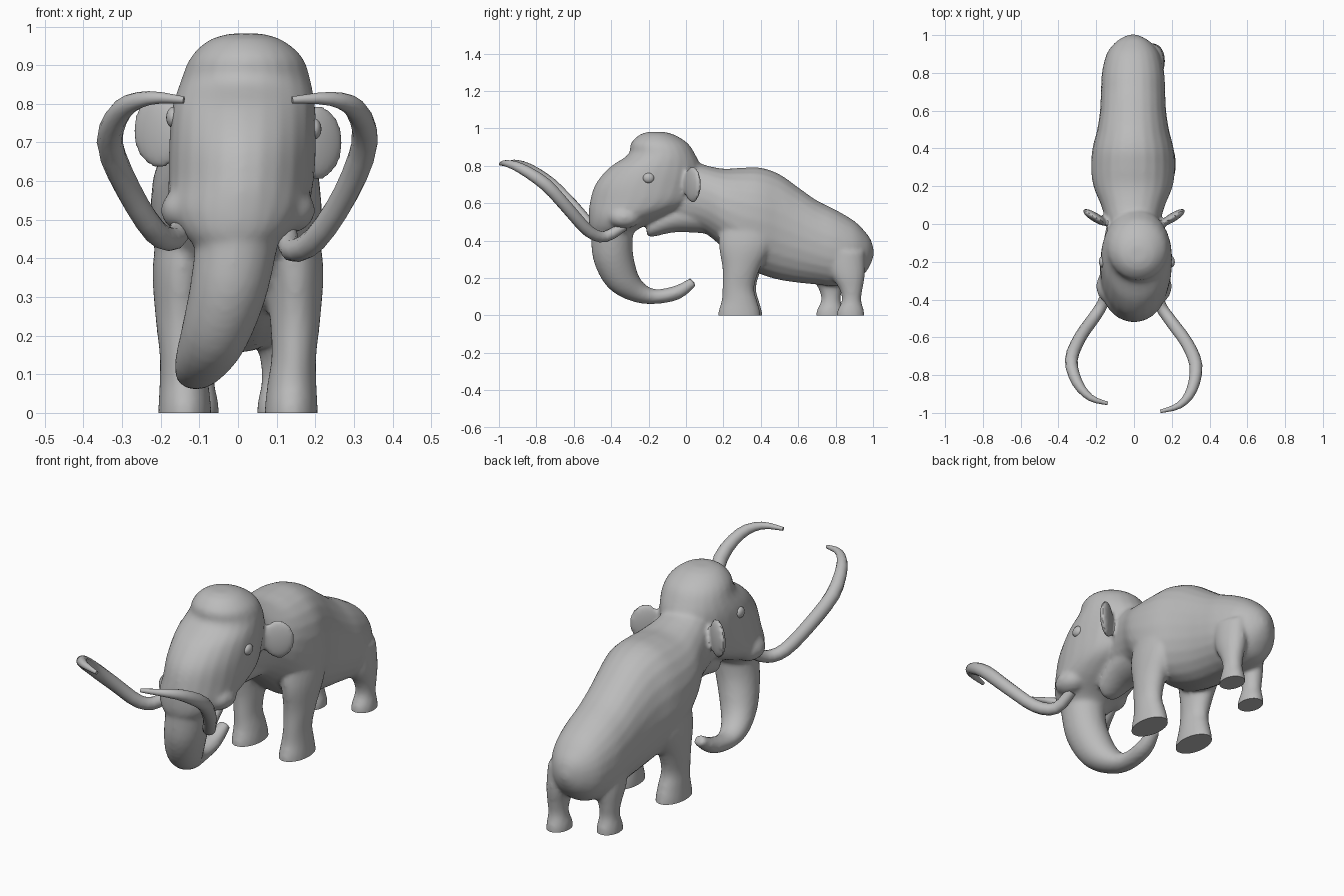
import bpy, bmesh, math
from mathutils import Vector, Matrix

if "Cube" in bpy.data.objects:
    bpy.data.objects.remove(bpy.data.objects["Cube"])

grey = bpy.data.materials.new("stone grey")
grey.diffuse_color = (0.5, 0.5, 0.5, 1)
grey.use_nodes = True
grey.node_tree.nodes["Principled BSDF"].inputs["Base Color"].default_value = grey.diffuse_color


def spline(rows, steps):
    """Catmull-Rom interpolation of every column."""
    out = []
    for i in range(len(rows) - 1):
        a, b = rows[max(i - 1, 0)], rows[i]
        c, d = rows[i + 1], rows[min(i + 2, len(rows) - 1)]
        for k in range(steps):
            t = k / steps
            out.append([0.5 * (2 * q + (r - p) * t + (2 * p - 5 * q + 4 * r - s) * t * t
                               + (3 * q - p - 3 * r + s) * t ** 3)
                        for p, q, r, s in zip(a, b, c, d)])
    out.append(list(rows[-1]))
    return out


def finish(name, bm):
    bmesh.ops.recalc_face_normals(bm, faces=bm.faces)
    me = bpy.data.meshes.new(name)
    bm.to_mesh(me)
    bm.free()
    me.materials.append(grey)
    ob = bpy.data.objects.new(name, me)
    bpy.context.collection.objects.link(ob)
    return ob


def loft(name, rows, ref=(1, 0, 0), axis=None, power=1.0, sides=24, steps=4):
    """Skin oval rings (x, y, z, half width, half depth) along a path."""
    pts = spline(rows, steps)
    bm = bmesh.new()
    rings = []
    for i, (x, y, z, ru, rv) in enumerate(pts):
        a, b = pts[max(i - 1, 0)], pts[min(i + 1, len(pts) - 1)]
        t = Vector(axis) if axis else (Vector(b[:3]) - Vector(a[:3])).normalized()
        u = Vector(ref)
        u = (u - t * u.dot(t)).normalized()
        v = t.cross(u)
        ring = []
        for k in range(sides):
            an = 2 * math.pi * k / sides
            c, s = math.cos(an), math.sin(an)
            p = (Vector((x, y, z))
                 + u * max(ru, 0.004) * math.copysign(abs(c) ** power, c)
                 + v * max(rv, 0.004) * math.copysign(abs(s) ** power, s))
            ring.append(bm.verts.new(p))
        rings.append(ring)
    for r, q in zip(rings, rings[1:]):
        for k in range(sides):
            n = (k + 1) % sides
            bm.faces.new((r[k], r[n], q[n], q[k]))
    bm.faces.new(rings[0][::-1])
    bm.faces.new(rings[-1])
    return finish(name, bm)


def ellipsoid(name, loc, size, turn=0, tilt=0):
    bm = bmesh.new()
    m = (Matrix.Translation(loc) @ Matrix.Rotation(turn, 4, 'Z')
         @ Matrix.Rotation(tilt, 4, 'Y') @ Matrix.Diagonal((*size, 1)))
    bmesh.ops.create_uvsphere(bm, u_segments=20, v_segments=12, radius=1, matrix=m)
    return finish(name, bm)


# Body: y, top, bottom, half width
body_rows = [(-0.10, 0.84, 0.50, 0.12), (0.0, 0.84, 0.47, 0.14), (0.1, 0.805, 0.44, 0.17),
             (0.2, 0.785, 0.36, 0.21), (0.3, 0.79, 0.27, 0.222), (0.4, 0.79, 0.22, 0.215),
             (0.5, 0.755, 0.19, 0.19), (0.6, 0.685, 0.175, 0.175), (0.7, 0.615, 0.165, 0.17),
             (0.8, 0.565, 0.155, 0.165), (0.9, 0.505, 0.175, 0.14), (0.96, 0.445, 0.23, 0.095),
             (0.99, 0.40, 0.28, 0.05), (1.003, 0.35, 0.32, 0.015)]
parts = [loft("body", [(-0.005, y, (t + b) / 2, w, (t - b) / 2) for y, t, b, w in body_rows],
              axis=(0, 1, 0), power=0.92)]

# Head: z, front, back, half width, sideways offset
head_rows = [(0.982, -0.20, -0.12, 0.04, 0.02), (0.965, -0.25, -0.06, 0.095, 0.02),
             (0.92, -0.295, 0.01, 0.145, 0.022), (0.86, -0.31, 0.05, 0.168, 0.02),
             (0.79, -0.41, 0.08, 0.185, 0.015), (0.70, -0.485, 0.08, 0.19, 0.012),
             (0.60, -0.515, 0.04, 0.188, 0.008), (0.53, -0.52, -0.10, 0.18, 0.0),
             (0.47, -0.515, -0.24, 0.14, -0.005), (0.43, -0.50, -0.29, 0.10, -0.01)]
parts.append(loft("head", [(c, (f + b) / 2, z, w, (b - f) / 2) for z, f, b, w, c in head_rows],
                  axis=(0, 0, 1)))

# Lower jaw and throat
parts.append(loft("jaw", [(0, -0.21, 0.46, 0.04, 0.03), (0, -0.18, 0.48, 0.07, 0.06),
                          (0, -0.05, 0.53, 0.10, 0.085), (0, 0.15, 0.55, 0.13, 0.115)],
                  axis=(0, 1, 0)))

# Trunk, curling back underneath
parts.append(loft("trunk", [(0.0, -0.39, 0.56, 0.13, 0.12), (-0.005, -0.395, 0.44, 0.108, 0.112),
                            (-0.025, -0.39, 0.32, 0.10, 0.108), (-0.06, -0.345, 0.205, 0.088, 0.092),
                            (-0.095, -0.265, 0.13, 0.07, 0.06), (-0.11, -0.17, 0.101, 0.052, 0.04),
                            (-0.11, -0.05, 0.122, 0.045, 0.038), (-0.10, 0.04, 0.18, 0.03, 0.026)]))

for s, side in ((1, "right"), (-1, "left")):
    back = 0 if s > 0 else 1      # the left legs stand out of step
    # Front leg
    y = 0.01 * back
    parts.append(loft(side + "_front_leg",
                      [(s * 0.138, y + 0.285, -0.03, 0.07, 0.115), (s * 0.138, y + 0.285, 0.02, 0.068, 0.112),
                       (s * 0.14, y + 0.285, 0.08, 0.063, 0.095), (s * 0.145, y + 0.28, 0.15, 0.058, 0.085),
                       (s * 0.148, y + 0.295, 0.25, 0.066, 0.10), (s * 0.146, y + 0.32, 0.38, 0.075, 0.145),
                       (s * 0.12, y + 0.33, 0.52, 0.08, 0.15)], axis=(0, 0, 1)))
    # Hind leg
    y = -0.11 * back
    parts.append(loft(side + "_hind_leg",
                      [(s * 0.105, y + 0.88, -0.03, 0.055, 0.073), (s * 0.105, y + 0.88, 0.02, 0.055, 0.073),
                       (s * 0.107, y + 0.885, 0.08, 0.046, 0.052), (s * 0.107, y + 0.882, 0.14, 0.05, 0.062),
                       (s * 0.10, y + 0.865, 0.22, 0.064, 0.092), (s * 0.09, y + 0.845, 0.34, 0.07, 0.11)],
                      axis=(0, 0, 1)))
    # Ear, flaring out and back; cheek bulge at the tusk root
    parts.append(ellipsoid(side + "_ear", (s * 0.205, 0.035, 0.70 + 0.03 * back),
                           (0.078, 0.024, 0.098), s * 0.55))
    parts.append(ellipsoid(side + "_cheek", (s * 0.13, -0.33, 0.525),
                           (0.07, 0.09, 0.06)))

# Blend all the flesh into one smooth skin
bpy.ops.object.select_all(action='DESELECT')
for ob in parts:
    ob.select_set(True)
skin = parts[0]
bpy.context.view_layer.objects.active = skin
bpy.ops.object.join()
skin.name = "mammoth_skin"
remesh = skin.modifiers.new("blend", 'REMESH')
remesh.mode = 'VOXEL'
remesh.voxel_size = 0.011
soften = skin.modifiers.new("soften", 'SMOOTH')
soften.factor = 0.5
soften.iterations = 6
for m in ("blend", "soften"):
    bpy.ops.object.modifier_apply(modifier=m)

# Flat soles at ground level
bm = bmesh.new()
bm.from_mesh(skin.data)
bmesh.ops.bisect_plane(bm, geom=bm.verts[:] + bm.edges[:] + bm.faces[:],
                       plane_co=(0, 0, 0), plane_no=(0, 0, 1), clear_inner=True)
bmesh.ops.holes_fill(bm, edges=[e for e in bm.edges if e.is_boundary], sides=0)
bm.to_mesh(skin.data)
bm.free()
skin.data.materials.clear()
skin.data.materials.append(grey)

# Tusks sweep out, forward and in again
right = loft("right_tusk", [(0.125, -0.33, 0.48, 0.026, 0.026), (0.14, -0.43, 0.422, 0.03, 0.03),
                            (0.20, -0.52, 0.45, 0.032, 0.032), (0.28, -0.63, 0.57, 0.033, 0.033),
                            (0.328, -0.75, 0.70, 0.034, 0.034), (0.305, -0.88, 0.785, 0.028, 0.028),
                            (0.24, -0.96, 0.813, 0.018, 0.018), (0.14, -0.992, 0.81, 0.009, 0.009)],
             ref=(0, 0, 1), sides=12, steps=3)
left = loft("left_tusk", [(-0.14, -0.33, 0.50, 0.026, 0.026), (-0.165, -0.42, 0.452, 0.03, 0.03),
                          (-0.215, -0.50, 0.47, 0.032, 0.032), (-0.285, -0.60, 0.58, 0.033, 0.033),
                          (-0.332, -0.72, 0.70, 0.034, 0.034), (-0.30, -0.84, 0.785, 0.028, 0.028),
                          (-0.23, -0.92, 0.815, 0.018, 0.018), (-0.14, -0.95, 0.81, 0.009, 0.009)],
            ref=(0, 0, 1), sides=12, steps=3)

# Eyes
eyes = [ellipsoid("right_eye", (0.198, -0.20, 0.735), (0.018, 0.03, 0.027)),
        ellipsoid("left_eye", (-0.168, -0.20, 0.765), (0.018, 0.03, 0.027))]

# Smooth shading with crisp soles
bpy.ops.object.select_all(action='DESELECT')
for ob in [skin, right, left] + eyes:
    ob.select_set(True)
bpy.context.view_layer.objects.active = skin
bpy.ops.object.shade_smooth_by_angle(angle=math.radians(40))
